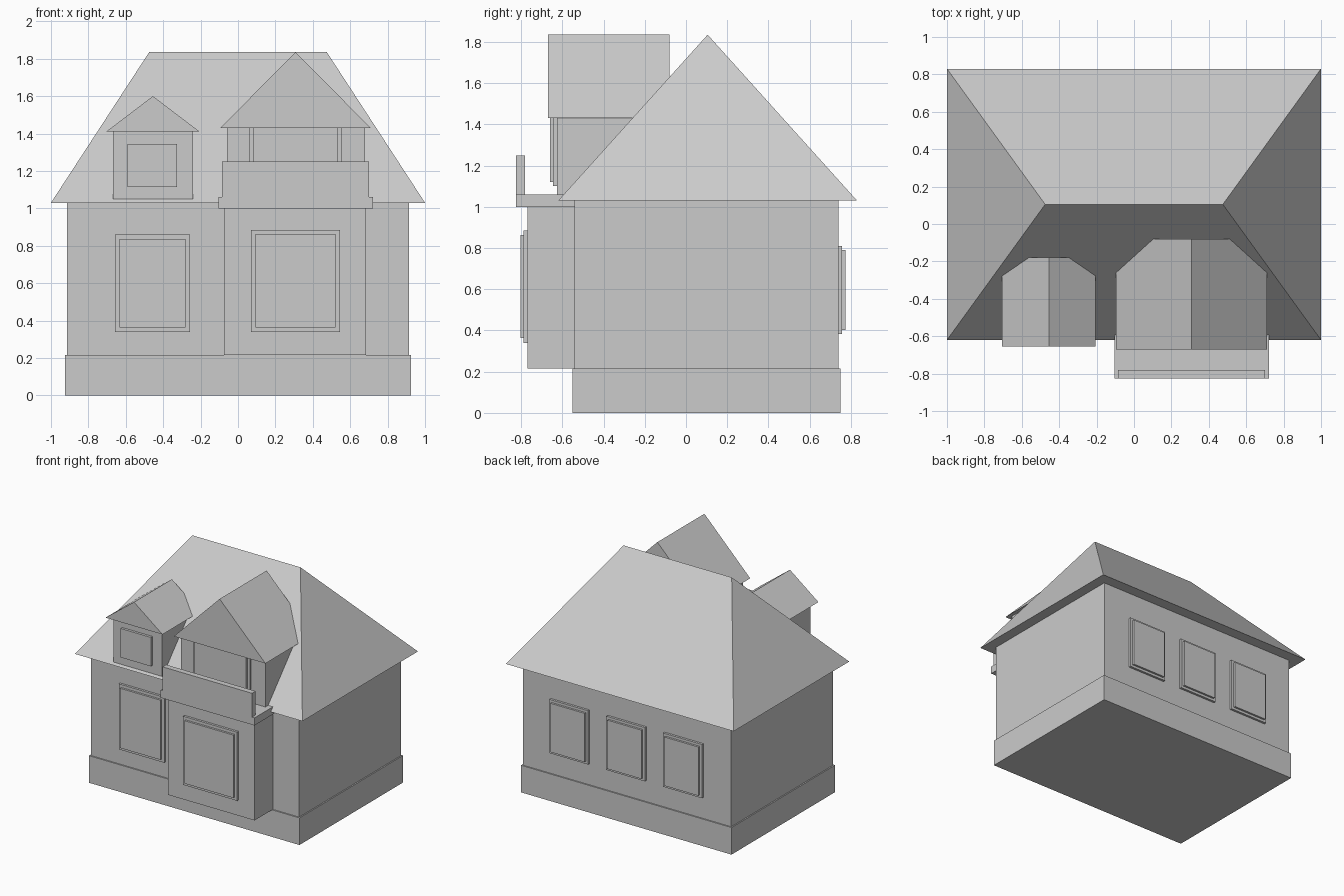
import bpy

if "Cube" in bpy.data.objects:
    bpy.data.objects.remove(bpy.data.objects["Cube"], do_unlink=True)

# One plain grey for the whole house
grey = bpy.data.materials.new("plain_grey")
grey.use_nodes = True
colour = (0.6, 0.6, 0.6, 1)
grey.diffuse_color = colour
grey.node_tree.nodes["Principled BSDF"].inputs["Base Color"].default_value = colour


def make(name, verts, faces):
    mesh = bpy.data.meshes.new(name)
    mesh.from_pydata(verts, [], faces)
    mesh.materials.append(grey)
    obj = bpy.data.objects.new(name, mesh)
    bpy.context.collection.objects.link(obj)
    return obj


def box(name, xs, ys, zs):
    verts = [(x, y, z) for z in zs for x, y in
             ((xs[0], ys[0]), (xs[1], ys[0]), (xs[1], ys[1]), (xs[0], ys[1]))]
    faces = [(3, 2, 1, 0), (4, 5, 6, 7)]
    faces += [(i, (i + 1) % 4, (i + 1) % 4 + 4, i + 4) for i in range(4)]
    return make(name, verts, faces)


def roof(name, xs, ys, eave, ridge, top):
    """Closed roof: rectangular eaves and a ridge line between two points."""
    verts = [(xs[0], ys[0], eave), (xs[1], ys[0], eave),
             (xs[1], ys[1], eave), (xs[0], ys[1], eave)]
    verts += [(x, y, top) for x, y in ridge]
    return verts, name


def hip_roof(name, xs, ys, eave, ridge_half, top):
    mid = sum(ys) / 2
    verts, name = roof(name, xs, ys, eave, [(-ridge_half, mid), (ridge_half, mid)], top)
    return make(name, verts, [(3, 2, 1, 0), (0, 1, 5, 4), (1, 2, 5), (2, 3, 4, 5), (3, 0, 4)])


def gable_roof(name, xs, ys, eave, top):
    mid = sum(xs) / 2
    verts, name = roof(name, xs, ys, eave, [(mid, ys[0]), (mid, ys[1])], top)
    return make(name, verts, [(3, 2, 1, 0), (0, 1, 4), (1, 2, 5, 4), (2, 3, 5), (3, 0, 4, 5)])


def window(name, xs, zs, wall, out, inset=0.023):
    """Two stepped panels standing out from the wall in direction out."""
    for part, step, trim in (("frame", 0.018, 0), ("pane", 0.034, inset)):
        ys = sorted((wall - out * 0.01, wall + out * step))
        box(f"{name}_{part}", (xs[0] + trim, xs[1] - trim), ys,
            (zs[0] + trim, zs[1] - trim))


# Main house
box("plinth", (-0.925, 0.925), (-0.55, 0.75), (0, 0.215))
box("main_walls", (-0.915, 0.915), (-0.54, 0.74), (0.215, 1.03))
hip_roof("main_roof", (-1, 1), (-0.62, 0.83), 1.03, 0.475, 1.835)

# Front bay with balcony
box("front_bay", (-0.075, 0.685), (-0.77, -0.5), (0.215, 1.0))
box("balcony_floor", (-0.105, 0.722), (-0.825, -0.54), (1.0, 1.06))
box("balcony_parapet", (-0.085, 0.70), (-0.825, -0.78), (1.06, 1.25))

# Dormers
box("large_dormer_walls", (-0.06, 0.68), (-0.627, -0.2), (1.04, 1.43))
gable_roof("large_dormer_roof", (-0.095, 0.71), (-0.67, -0.08), 1.43, 1.835)
box("small_dormer_walls", (-0.668, -0.24), (-0.61, -0.22), (1.05, 1.41))
gable_roof("small_dormer_roof", (-0.705, -0.205), (-0.655, -0.18), 1.41, 1.6)

# Windows and balcony door
window("bay_window", (0.07, 0.545), (0.34, 0.885), -0.77, -1)
window("front_window", (-0.657, -0.257), (0.34, 0.86), -0.54, -1)
box("balcony_door_frame", (0.06, 0.555), (-0.645, -0.6), (1.10, 1.43))
box("balcony_door_pane", (0.08, 0.533), (-0.66, -0.6), (1.12, 1.43))
box("small_dormer_window", (-0.59, -0.325), (-0.63, -0.6), (1.115, 1.345))
for i, x in enumerate((-0.5, 0, 0.5)):
    window(f"back_window_{i + 1}", (x - 0.17, x + 0.17), (0.383, 0.81), 0.74, 1, 0.02)
